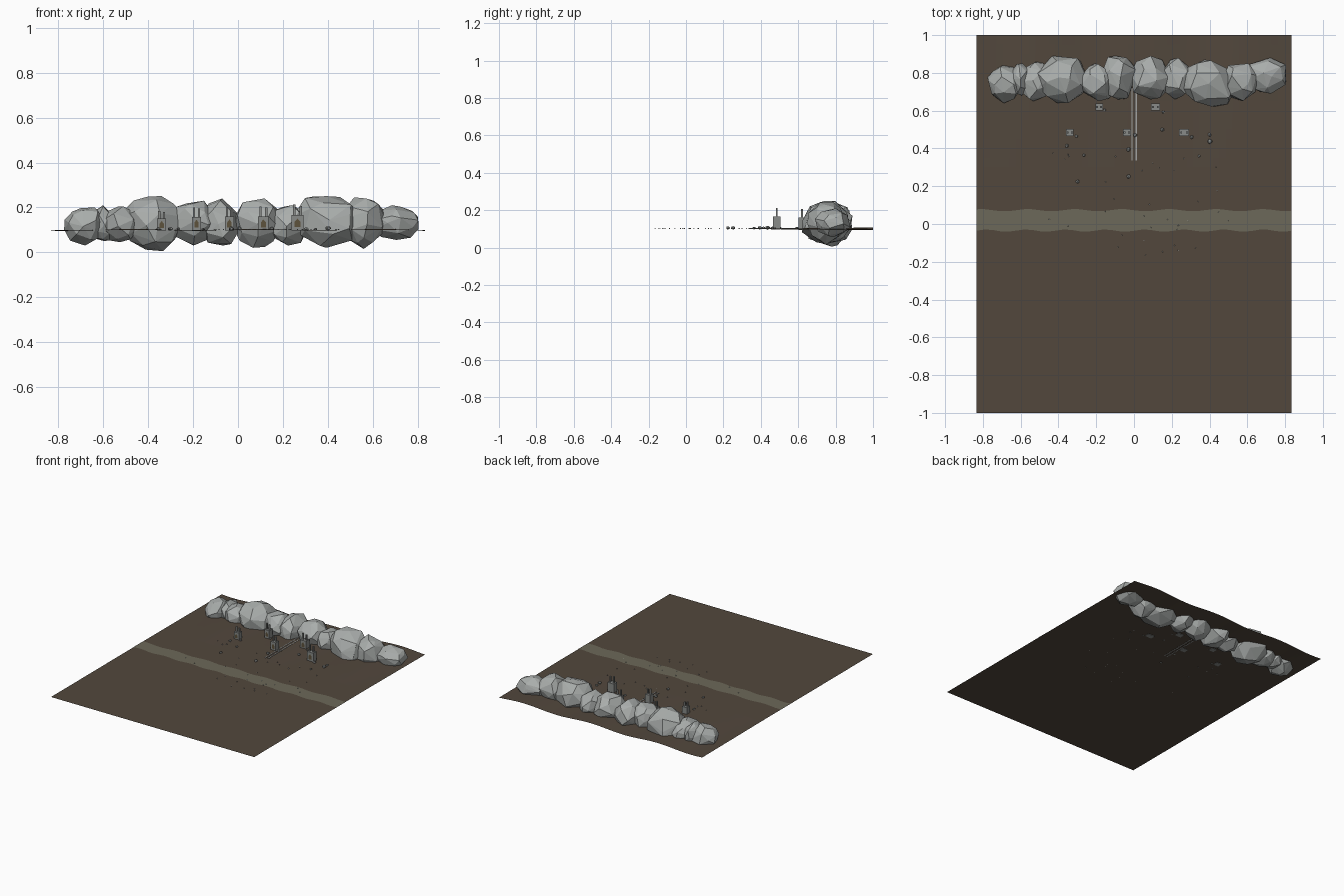
import bpy, bmesh, math, random
from mathutils import Vector

if "Cube" in bpy.data.objects:
    bpy.data.objects.remove(bpy.data.objects["Cube"])

random.seed(7)
GROUND = 0.10


def material(name, rgb):
    m = bpy.data.materials.new(name)
    m.diffuse_color = (*rgb, 1)
    m.use_nodes = True
    m.node_tree.nodes["Principled BSDF"].inputs["Base Color"].default_value = m.diffuse_color
    return m


soil = material("brown soil", (0.085, 0.064, 0.046))
trail = material("olive trail", (0.150, 0.140, 0.100))
stone = material("grey rock", (0.40, 0.42, 0.41))
wall = material("wall grey", (0.25, 0.26, 0.25))
opening = material("dark ochre", (0.11, 0.085, 0.045))
steel = material("rail grey", (0.36, 0.37, 0.37))


def finish(name, bm, *mats):
    me = bpy.data.meshes.new(name)
    bm.to_mesh(me)
    bm.free()
    for m in mats:
        me.materials.append(m)
    ob = bpy.data.objects.new(name, me)
    bpy.context.collection.objects.link(ob)
    return ob


def box(bm, lo, hi, mat=0):
    made = bmesh.ops.create_cube(bm, size=1)["verts"]
    for v in made:
        v.co = Vector([lo[i] + (v.co[i] + 0.5) * (hi[i] - lo[i]) for i in range(3)])
    for f in {f for v in made for f in v.link_faces}:
        f.material_index = mat


def height(x, y):
    """Ground is flat in front and ripples gently towards the back."""
    t = max(0.0, (y - 0.3) / 0.7)
    return GROUND + 0.007 * t * math.sin(11.5 * x + 0.6)


def boulder(bm, lo, hi, count):
    """Irregular convex stone that fills the given bounds."""
    pts = []
    for i in range(count):
        z = 1 - 2 * (i + 0.5) / count
        a = i * 2.39996 + random.uniform(-0.35, 0.35)
        z = max(-1, min(1, z + random.uniform(-0.1, 0.1)))
        r = math.sqrt(1 - z * z)
        pts.append(Vector((r * math.cos(a), r * math.sin(a), z)) * random.uniform(0.9, 1.08))
    mn = [min(p[i] for p in pts) for i in range(3)]
    mx = [max(p[i] for p in pts) for i in range(3)]
    verts = [bm.verts.new([lo[i] + (p[i] - mn[i]) / (mx[i] - mn[i]) * (hi[i] - lo[i])
                           for i in range(3)]) for p in pts]
    hull = bmesh.ops.convex_hull(bm, input=verts)
    loose = [g for g in hull["geom_interior"] if isinstance(g, bmesh.types.BMVert)]
    bmesh.ops.delete(bm, geom=loose, context='VERTS')


# Ground sheet
bm = bmesh.new()
bmesh.ops.create_grid(bm, x_segments=48, y_segments=40, size=1)
for v in bm.verts:
    v.co.x *= 0.833
    v.co.z = height(v.co.x, v.co.y)
finish("ground", bm, soil)

# Trail with ragged edges across the ground
bm = bmesh.new()
rows = []
for i in range(41):
    x = -0.833 + 1.666 * i / 40
    low = -0.035 + 0.006 * math.sin(i * 1.25)
    high = 0.073 + 0.006 * math.sin(i * 1.05 + 1)
    rows.append((bm.verts.new((x, low, GROUND + 0.001)),
                 bm.verts.new((x, high, GROUND + 0.001))))
for a, b in zip(rows, rows[1:]):
    bm.faces.new((a[0], b[0], b[1], a[1]))
finish("trail", bm, trail)

# Rock ridge: x range, y range, z range of each boulder
ridge = [
    (-0.775, -0.59, 0.64, 0.84, 0.03, 0.20),
    (-0.66, -0.55, 0.68, 0.85, 0.05, 0.21),
    (-0.62, -0.43, 0.65, 0.86, 0.045, 0.205),
    (-0.51, -0.23, 0.64, 0.89, 0.005, 0.25),
    (-0.30, -0.10, 0.65, 0.85, 0.03, 0.23),
    (-0.17, 0.01, 0.66, 0.89, 0.03, 0.24),
    (-0.02, 0.19, 0.66, 0.89, 0.02, 0.24),
    (0.13, 0.31, 0.66, 0.88, 0.03, 0.21),
    (0.23, 0.55, 0.62, 0.87, 0.02, 0.25),
    (0.46, 0.66, 0.65, 0.85, 0.015, 0.245),
    (0.60, 0.805, 0.69, 0.88, 0.055, 0.21),
]
for n, (x0, x1, y0, y1, z0, z1) in enumerate(ridge):
    bm = bmesh.new()
    boulder(bm, (x0, y0, z0), (x1, y1, z1), 30)
    finish(f"ridge_rock_{n + 1}", bm, stone)

# Small buildings: x, y, width, wall height, chimney height
buildings = [
    (-0.34, 0.485, 0.040, 0.050, 0.085),
    (-0.185, 0.62, 0.040, 0.058, 0.100),
    (-0.038, 0.485, 0.042, 0.060, 0.100),
    (0.113, 0.62, 0.048, 0.060, 0.105),
    (0.265, 0.485, 0.054, 0.065, 0.112),
]
for n, (x, y, w, h, c) in enumerate(buildings):
    bm = bmesh.new()
    d = 0.019
    g = height(x, y) - 0.003
    box(bm, (x - w / 2, y - d, g), (x + w / 2, y + d, GROUND + h))
    # paired chimneys
    for s, top in ((-1, c), (1, c - 0.006)):
        cx = x + s * w * 0.27
        box(bm, (cx - 0.005, y - 0.005, GROUND + h), (cx + 0.005, y + 0.005, GROUND + top))
    # pointed doorway plate on the front
    s = w * 0.24
    zb, zm, zt = GROUND + h * 0.18, GROUND + h * 0.55, GROUND + h * 0.78
    outline = [(-s, zb), (s, zb), (s, zm), (0, zt), (-s, zm)]
    f = bm.faces.new([bm.verts.new((x + px, y - d - 0.001, pz)) for px, pz in outline])
    f.material_index = 1
    finish(f"building_{n + 1}", bm, wall, opening)

# Railway track running out of the ridge
bm = bmesh.new()
for x in (-0.010, 0.012):
    box(bm, (x - 0.003, 0.335, GROUND - 0.001), (x + 0.003, 0.72, GROUND + 0.004))
finish("rails", bm, steel)
bm = bmesh.new()
for i in range(16):
    y = 0.345 + i * 0.023
    box(bm, (-0.017, y - 0.003, GROUND - 0.001), (0.019, y + 0.003, GROUND + 0.0015))
finish("sleepers", bm, soil)

# Loose stones beside the buildings
stones = [(-0.155, 0.605, 0.008), (0.155, 0.592, 0.007), (-0.305, 0.465, 0.008),
          (-0.355, 0.415, 0.009), (-0.265, 0.365, 0.008), (-0.30, 0.225, 0.010),
          (-0.03, 0.252, 0.011), (-0.03, 0.395, 0.011), (0.15, 0.50, 0.010),
          (0.305, 0.46, 0.010), (0.40, 0.473, 0.009), (0.402, 0.437, 0.013),
          (0.345, 0.36, 0.007), (0.005, 0.47, 0.010)]
bm = bmesh.new()
for x, y, r in stones:
    z = height(x, y)
    boulder(bm, (x - r, y - r, z - r * 0.3), (x + r, y + r, z + r * 1.3), 14)
finish("loose_stones", bm, wall)

# Fine pebbles scattered over the ground and trail
bm = bmesh.new()
for _ in range(36):
    x, y = random.uniform(-0.46, 0.5), random.uniform(-0.17, 0.38)
    boulder(bm, (x - 0.003, y - 0.003, GROUND - 0.001), (x + 0.003, y + 0.003, GROUND + 0.004), 8)
finish("pebbles", bm, stone)
